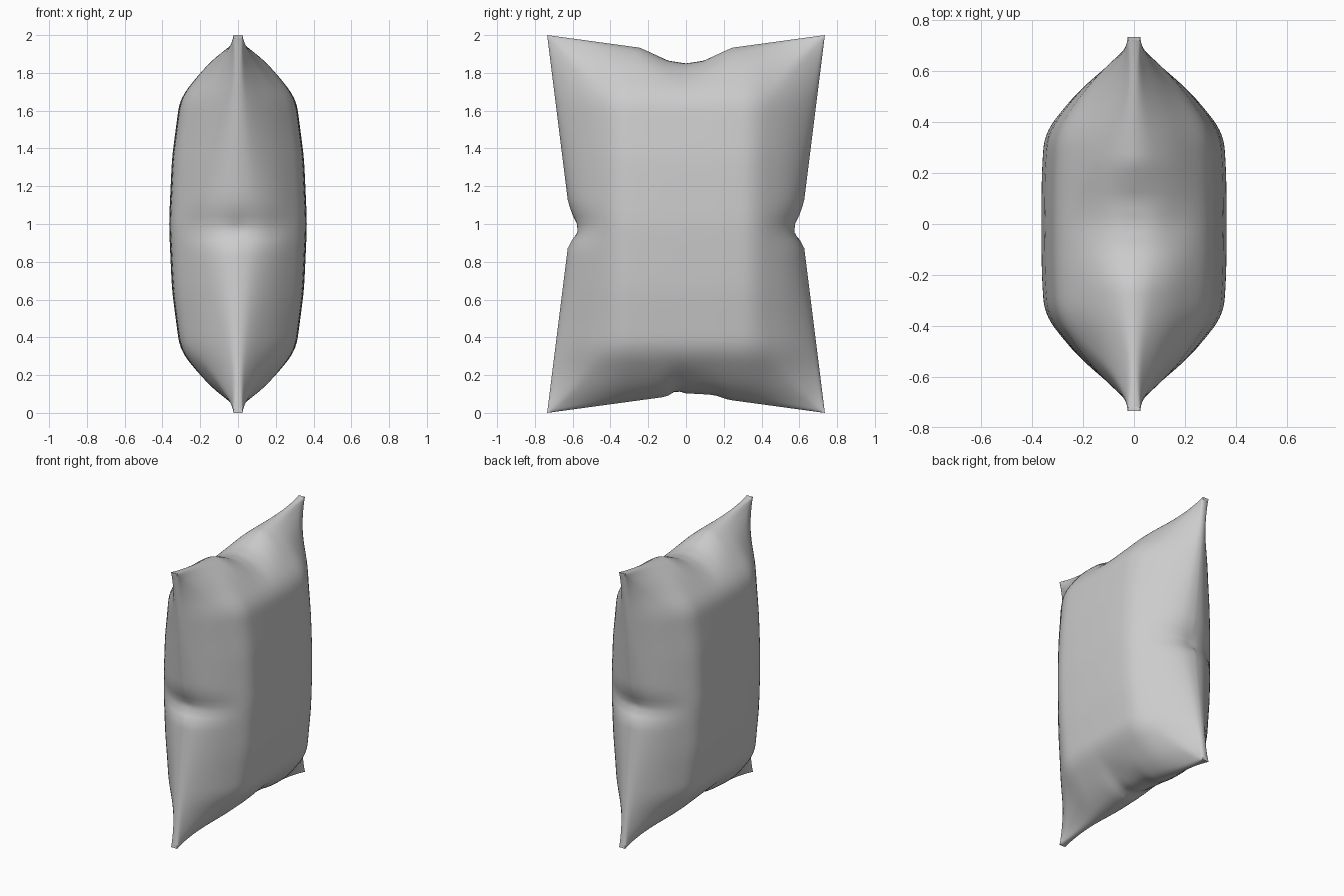
import bpy, bmesh, math

if "Cube" in bpy.data.objects:
    bpy.data.objects.remove(bpy.data.objects["Cube"])

N = 68  # panel resolution

# Half thickness against distance from the centre, across the width and along the height
ACROSS = [(0, .36), (.2, .358), (.36, .348), (.52, .222), (.62, .122), (.735, .022)]
ALONG = [(0, .36), (.35, .344), (.67, .302), (.76, .232), (.9, .125), (1, .025)]
# Seam pinches: (position along seam, inward pull)
SIDE = [(-1, 0), (-.11, 0), (-.04, .05), (.03, .02), (.11, 0), (1, 0)]
TOP = [(-1, 0), (-.33, 0), (-.13, .048), (0, .05), (.13, .048), (.33, 0), (1, 0)]
BOTTOM = [(-1, 0), (-.14, 0), (-.07, .025), (0, .003), (.1, .01), (.2, .015), (.31, 0), (1, 0)]


def lerp_table(table, t):
    for (a, fa), (b, fb) in zip(table, table[1:]):
        if t <= b:
            return fa + (fb - fa) * (t - a) / (b - a)
    return table[-1][1]


def soft_table(table, t, r=.055):
    # Rounded version of the table
    return sum(lerp_table(table, abs(t + r * k / 3)) for k in range(-3, 4)) / 7


def edge(t):
    # Steep roll down to the seam
    return math.sqrt(max(0, 1 - abs(t) ** 18))


def bump(t, width):
    return math.exp(-(t / width) ** 2)


def point(u, v, side):
    # Outline: four pointed corners with slightly drawn-in seams
    y = u * (.735 - .125 * (1 - abs(v)))
    z = v * (1 - .10 * (1 - abs(u)))
    # Stuffing thickness, fuller towards the corners than a plain product
    a, b = soft_table(ACROSS, y), soft_table(ALONG, z)
    corner = abs(u * v) ** 2
    x = (a * b / .36 * (1 - .5 * corner) + min(a, b) * .5 * corner) * edge(u) * edge(v)
    # Dents running in from the four pinches
    x *= 1 - .14 * bump(v + .02, .07) * bump(abs(u) - .95, .16)
    x *= 1 - .12 * bump(u, .13) * bump(abs(v) - .95, .08)
    y -= math.copysign(lerp_table(SIDE, v) * abs(u) ** 10, u)
    z -= math.copysign(lerp_table(TOP if v > 0 else BOTTOM, u) * abs(v) ** 10, v)
    seam = .006 + .019 * abs(u * v) ** 8
    return side * (x + seam), y, z + 1


# Grid steps that tighten towards the seams
steps = []
for i in range(N + 1):
    s = -1 + 2 * i / N
    steps.append(.2 * s + .8 * math.sin(s * math.pi / 2))

bm = bmesh.new()
panels = {}
for side in (-1, 1):
    g = [[bm.verts.new(point(u, v, side)) for u in steps] for v in steps]
    panels[side] = g
    for j in range(N):
        for i in range(N):
            bm.faces.new((g[j][i], g[j][i + 1], g[j + 1][i + 1], g[j + 1][i]))

# Narrow seam band joining the two panels
rim = [(0, i) for i in range(N)] + [(j, N) for j in range(N)]
rim += [(N, i) for i in range(N, 0, -1)] + [(j, 0) for j in range(N, 0, -1)]
for (a, b), (c, d) in zip(rim, rim[1:] + rim[:1]):
    bm.faces.new((panels[-1][a][b], panels[-1][c][d], panels[1][c][d], panels[1][a][b]))
# Soften the panels slightly, keeping the seam in place
inner = [panels[s][j][i] for s in (-1, 1) for j in range(1, N) for i in range(1, N)]
for _ in range(2):
    bmesh.ops.smooth_vert(bm, verts=inner, factor=.4, use_axis_x=True, use_axis_y=True, use_axis_z=True)
bmesh.ops.recalc_face_normals(bm, faces=bm.faces)

mesh = bpy.data.meshes.new("cushion")
bm.to_mesh(mesh)
bm.free()
cushion = bpy.data.objects.new("cushion", mesh)
bpy.context.collection.objects.link(cushion)

fabric = bpy.data.materials.new("grey fabric")
fabric.diffuse_color = (.6, .6, .6, 1)
fabric.use_nodes = True
fabric.node_tree.nodes["Principled BSDF"].inputs["Base Color"].default_value = fabric.diffuse_color
mesh.materials.append(fabric)

bpy.context.view_layer.objects.active = cushion
cushion.select_set(True)
bpy.ops.object.shade_smooth_by_angle(angle=math.radians(60))
